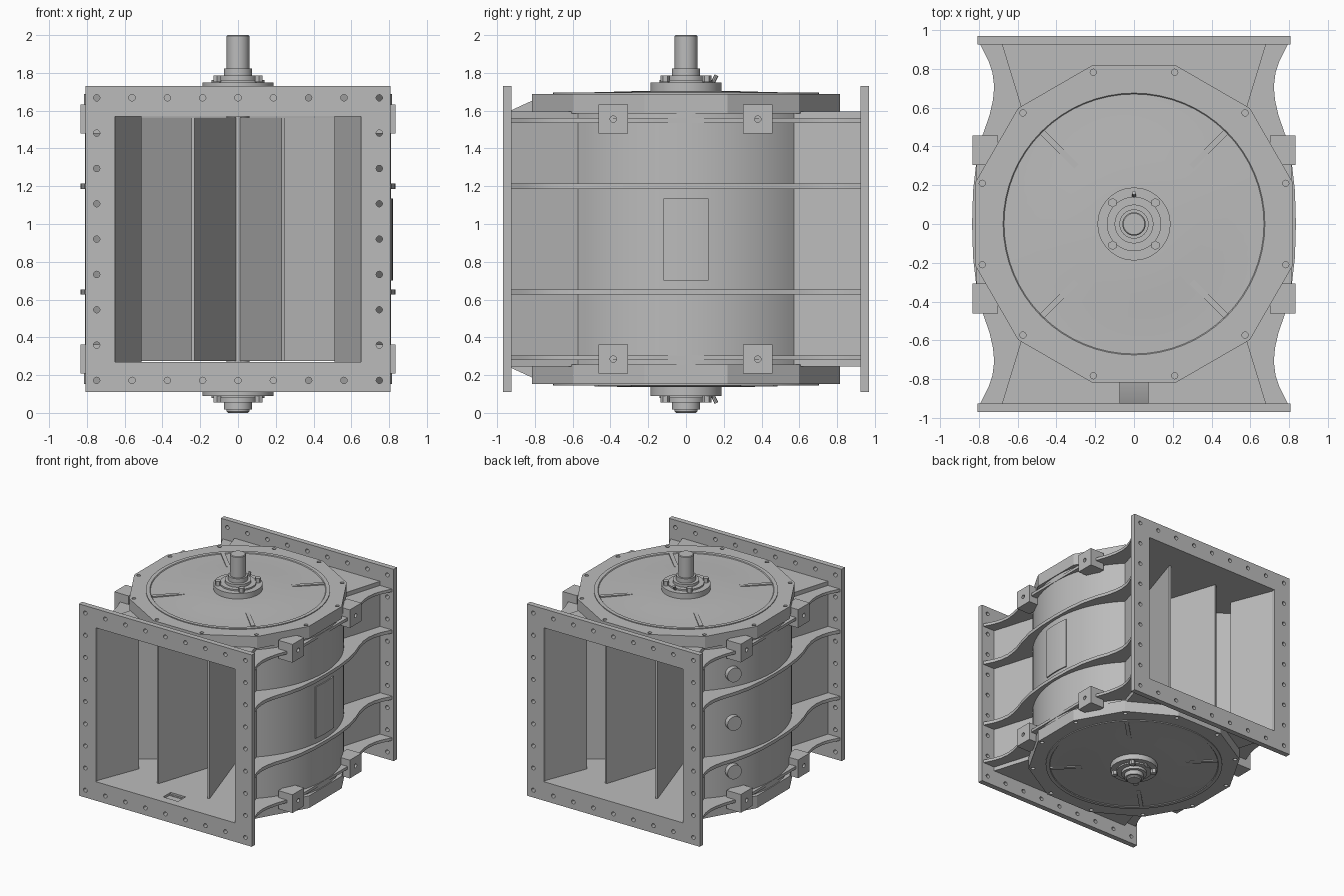
import bpy, bmesh, math
from mathutils import Matrix, Vector

if "Cube" in bpy.data.objects:
    bpy.data.objects.remove(bpy.data.objects["Cube"], do_unlink=True)

MID = 0.92  # height of the horizontal symmetry plane
steel = bpy.data.materials.new("steel_grey")
steel.use_nodes = True
steel.diffuse_color = (0.5, 0.5, 0.5, 1)
steel.node_tree.nodes["Principled BSDF"].inputs["Base Color"].default_value = (0.5, 0.5, 0.5, 1)
parts = []


def finish(name, bm):
    bmesh.ops.recalc_face_normals(bm, faces=bm.faces)
    mesh = bpy.data.meshes.new(name)
    bm.to_mesh(mesh)
    bm.free()
    mesh.materials.append(steel)
    obj = bpy.data.objects.new(name, mesh)
    bpy.context.collection.objects.link(obj)
    parts.append(obj)
    return obj


def prism(name, outline, z0, z1):
    bm = bmesh.new()
    face = bm.faces.new([bm.verts.new((x, y, z0)) for x, y in outline])
    side = bmesh.ops.extrude_face_region(bm, geom=[face])["geom"]
    bmesh.ops.translate(bm, vec=(0, 0, z1 - z0),
                        verts=[v for v in side if isinstance(v, bmesh.types.BMVert)])
    return finish(name, bm)


def box(name, lo, hi):
    return prism(name, [(lo[0], lo[1]), (hi[0], lo[1]), (hi[0], hi[1]), (lo[0], hi[1])], lo[2], hi[2])


def rods(name, centres, radius, length, axis, sides=16):
    bm = bmesh.new()
    turn = Vector(axis).to_track_quat("Z", "Y").to_matrix().to_4x4()
    for c in centres:
        bmesh.ops.create_cone(bm, cap_ends=True, segments=sides, radius1=radius, radius2=radius,
                              depth=length, matrix=Matrix.Translation(c) @ turn)
    return finish(name, bm)


def lathe(name, profile, steps=64):
    bm = bmesh.new()
    vs = [bm.verts.new((r, 0, z)) for r, z in profile]
    es = [bm.edges.new(pair) for pair in zip(vs, vs[1:])]
    bmesh.ops.spin(bm, geom=vs + es, cent=(0, 0, 0), axis=(0, 0, 1), angle=math.tau, steps=steps)
    bmesh.ops.remove_doubles(bm, verts=bm.verts, dist=0.0005)
    return finish(name, bm)


def cut(obj, cutter):
    mod = obj.modifiers.new("cut", "BOOLEAN")
    mod.operation, mod.solver, mod.object = "DIFFERENCE", "EXACT", cutter
    bpy.context.view_layer.objects.active = obj
    bpy.ops.object.modifier_apply(modifier=mod.name)


def discard(cutter):
    parts.remove(cutter)
    bpy.data.objects.remove(cutter, do_unlink=True)


def polar(r, degrees):
    return r * math.cos(math.radians(degrees)), r * math.sin(math.radians(degrees))


def arc(r, a0, a1, n=32):
    return [polar(r, a0 + (a1 - a0) * i / n) for i in range(n + 1)]


def flip(points, s):
    return [(x * s, y) for x, y in points]


# Housing walls: round middle with flaring necks to the flanges
outer = [(0.685, -0.94)] + arc(0.81, -45, 45) + [(0.685, 0.94)]
inner = [(0.65, 0.94)] + arc(0.78, 49, -49) + [(0.65, -0.94)]
rib_half = [(0.80, 0.94), (0.775, 0.89), (0.75, 0.84), (0.73, 0.78), (0.721, 0.71), (0.727, 0.64),
            (0.745, 0.56), (0.78, 0.46), (0.812, 0.33), (0.83, 0.17)]
rib_edge = [(x, -y) for x, y in rib_half] + [(0.835, 0)] + rib_half[::-1]
rib_root = [(0.67, 0.94)] + arc(0.8, 45, -45) + [(0.67, -0.94)]
for s, side in ((1, "left"), (-1, "right")):
    prism(side + "_housing_wall", flip(outer + inner, s), 0.25, 1.59)
    for z in (1.2, 0.64):
        prism(side + "_middle_rib", flip(rib_edge + rib_root, s), z - 0.014, z + 0.014)
    capped = [(min(x, 0.812), y) for x, y in rib_edge]
    for z in (1.548, 0.292):
        prism(side + "_end_rib", flip(capped + rib_root, s), z - 0.012, z + 0.012)

# Flanges with bolt holes and rectangular port
step = 0.187
grid = [step * i for i in range(-4, 5)]
edge = 4 * step
spots = [(a, b) for a in grid for b in grid if max(abs(a), abs(b)) > edge - 0.01]
holes = rods("hole_cutter", [(a, 0, MID + b) for a, b in spots], 0.017, 3, (0, 1, 0), 12)
port = box("port_cutter", (-0.65, -2, 0.27), (0.65, 2, 1.57))
for s, side in ((-1, "front"), (1, "back")):
    y0, y1 = sorted((s * 0.925, s * 0.97))
    flange = box(side + "_flange", (-0.808, y0, 0.11), (0.808, y1, 1.73))
    cut(flange, port)
    cut(flange, holes)
discard(holes)
discard(port)

# Upper and lower ends
notch = box("notch_cutter", (-0.07, -0.9, 0), (0.07, -0.8, 0.4))
lid_holes = rods("lid_hole_cutter", [(*polar(0.81, 15 + 30 * k), MID + s * 0.77)
                                     for k in range(12) for s in (-1, 1)], 0.016, 0.1, (0, 0, 1))
lug_holes = rods("lug_hole_cutter", [(x, y, MID + z) for x in (-0.84, 0.84) for y in (-0.385, 0.38)
                                     for z in (-0.635, 0.635)], 0.017, 0.1, (1, 0, 0))
for s, end in ((1, "upper"), (-1, "lower")):
    def h(z):
        return MID + s * (z - MID)

    plate = prism(end + "_end_plate", outer + flip(outer, -1)[::-1], h(1.57), h(1.595))
    if s < 0:
        cut(plate, notch)
    lid = prism(end + "_lid", [polar(0.845, 15 + 30 * k) for k in range(12)], h(1.585), h(1.688))
    cut(lid, lid_holes)
    lathe(end + "_lid_dish", [(0.705, h(1.68)), (0.705, h(1.695)), (0.675, h(1.695)), (0.67, h(1.689)),
                              (0.48, h(1.692)), (0.36, h(1.702)), (0.18, h(1.704)), (0.18, h(1.68))])
    # Radial stiffeners on the lid
    for k in range(4):
        a = 45 + 90 * k
        ux, uy = polar(1, a)
        prism(end + "_lid_stiffener",
              [(ux * r - uy * w, uy * r + ux * w) for r, w in
               ((0.42, -0.016), (0.67, -0.016), (0.67, 0.016), (0.42, 0.016))], h(1.68), h(1.699))
    # Stepped bearing housing with bolts and grease fitting
    lathe(end + "_bearing", [(0, h(1.69)), (0.188, h(1.69)), (0.188, h(1.75)), (0.14, h(1.75)),
                             (0.14, h(1.762)), (0.1, h(1.762)), (0.1, h(1.785)), (0.075, h(1.785)),
                             (0.075, h(1.822)), (0, h(1.822))], 48)
    rods(end + "_bearing_bolts", [(x, y, h(1.768)) for x in (-0.11, 0.11) for y in (-0.11, 0.11)],
         0.024, 0.035, (0, 0, 1), 6)
    rods(end + "_grease_fitting", [(0, 0.15, h(1.765))], 0.011, 0.05, (0, 0.5, s), 8)
    # Sloped vent cover behind the front flange
    bm = bmesh.new()
    face = bm.faces.new([bm.verts.new((-0.075, y, h(z))) for y, z in
                         ((-0.93, 1.59), (-0.93, 1.6), (-0.81, 1.655), (-0.76, 1.655), (-0.76, 1.59))])
    ext = bmesh.ops.extrude_face_region(bm, geom=[face])["geom"]
    bmesh.ops.translate(bm, vec=(0.15, 0, 0), verts=[v for v in ext if isinstance(v, bmesh.types.BMVert)])
    finish(end + "_vent_cover", bm)
    # Lifting lugs
    for x in (-1, 1):
        for y in (-0.385, 0.38):
            x0, x1 = sorted((x * 0.70, x * 0.833))
            lug = box(end + "_lug", (x0, y - 0.077, h(1.555) - 0.077), (x1, y + 0.077, h(1.555) + 0.077))
            cut(lug, lug_holes)
for c in (notch, lid_holes, lug_holes):
    discard(c)

# Drive shaft
lathe("drive_shaft", [(0, 0.0), (0.052, 0.0), (0.06, 0.008), (0.06, 1.995), (0.055, 2.0), (0, 2.0)], 32)

# Rotor vanes
for k in range(10):
    ux, uy = polar(1, 36 * k)
    prism("rotor_vane", [(ux * r - uy * w, uy * r + ux * w) for r, w in
                         ((0, -0.009), (0.77, -0.009), (0.77, 0.009), (0, 0.009))], 0.275, 1.565)

# Curved access plate on one side, round plugs on the other
prism("access_plate", arc(0.82, -8.4, 8.4, 8) + arc(0.8, 8.4, -8.4, 8), 0.70, 1.135)
px, py = polar(0.825, 151)
rods("inspection_plugs", [(px, py, MID + d) for d in (-0.41, 0, 0.41)], 0.06, 0.05, (px, py, 0), 32)

# The shaft runs through the rotor, so keep its middle slim
for v in bpy.data.objects["drive_shaft"].data.vertices:
    if v.co.z < 0.01:
        v.co.z = max(v.co.z, 0)
bpy.ops.object.select_all(action="DESELECT")
for obj in parts:
    obj.select_set(True)
bpy.context.view_layer.objects.active = parts[0]
bpy.ops.object.shade_smooth_by_angle(angle=math.radians(25))
